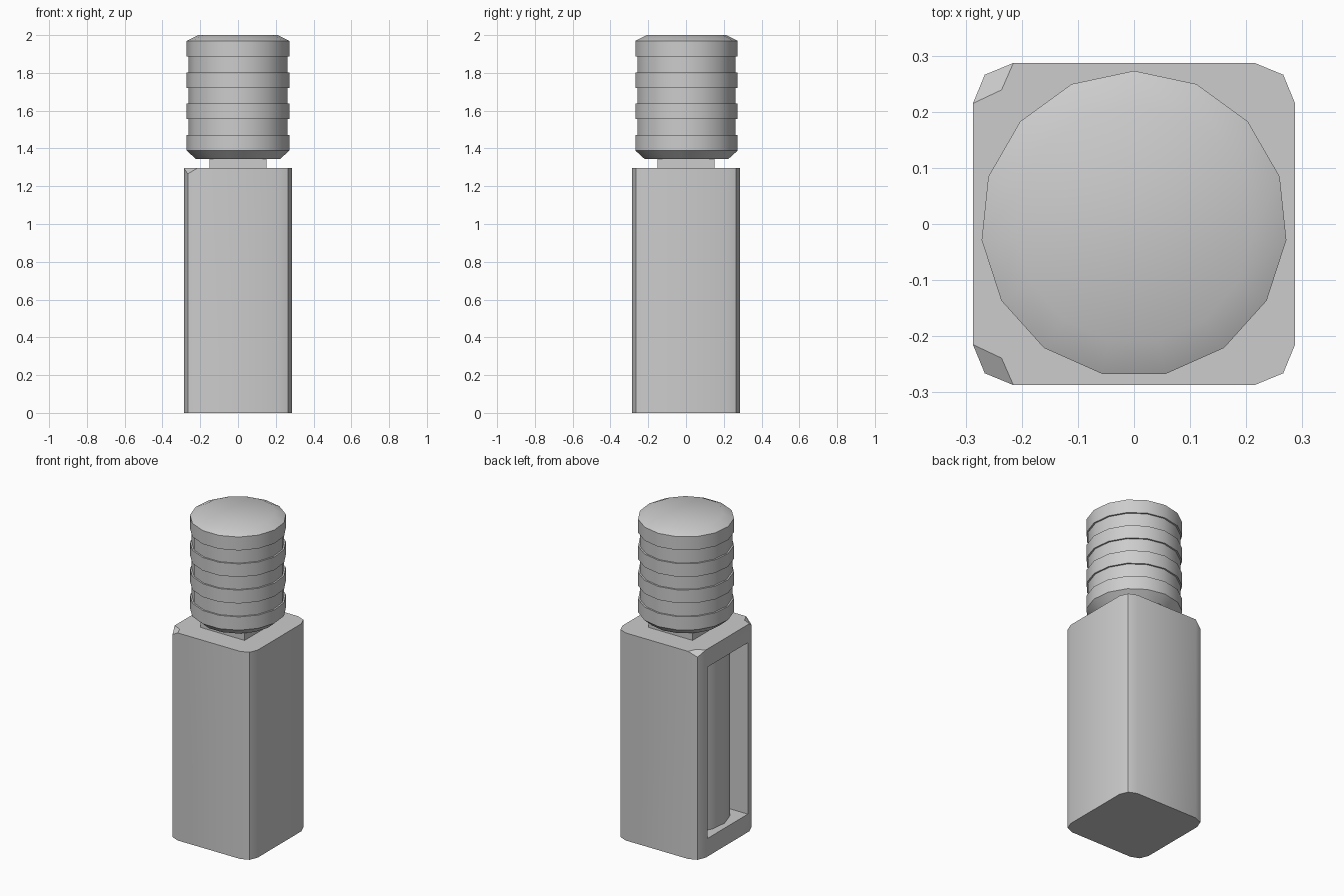
import bpy, bmesh, math

if "Cube" in bpy.data.objects:
    bpy.data.objects.remove(bpy.data.objects["Cube"])

grey = bpy.data.materials.new("plain grey")
grey.diffuse_color = (0.604, 0.604, 0.604, 1)
grey.use_nodes = True
grey.node_tree.nodes["Principled BSDF"].inputs["Base Color"].default_value = grey.diffuse_color


def finish(name, bm):
    bmesh.ops.recalc_face_normals(bm, faces=bm.faces)
    me = bpy.data.meshes.new(name)
    bm.to_mesh(me)
    bm.free()
    ob = bpy.data.objects.new(name, me)
    me.materials.append(grey)
    bpy.context.collection.objects.link(ob)
    bpy.ops.object.select_all(action='DESELECT')
    bpy.context.view_layer.objects.active = ob
    ob.select_set(True)
    bpy.ops.object.shade_smooth_by_angle(angle=math.radians(30))
    return ob


def lathe(name, profile, sides=15):
    """Closed turned part from (radius, z) points, one vertex facing +y."""
    bm = bmesh.new()
    rings = []
    for r, z in profile:
        rings.append([bm.verts.new((r * math.sin(math.tau * i / sides),
                                    r * math.cos(math.tau * i / sides), z))
                      for i in range(sides)])
    for a, b in zip(rings, rings[1:]):
        for i in range(sides):
            j = (i + 1) % sides
            bm.faces.new((a[i], a[j], b[j], b[i]))
    bm.faces.new(rings[0])
    bm.faces.new(rings[-1])
    return finish(name, bm)


# Square case with rounded corners, two chipped top corners and an open side
H, W, T, M = 1.296, 0.287, 0.215, 0.266
WIN, Z0, Z1 = 0.2, 0.113, 1.183
bm = bmesh.new()
outline = [(W, -T), (W, T), (M, M), (T, W), (-T, W), (-M, M),
           (-W, T), (-W, -T), (-M, -M), (-T, -W), (T, -W), (M, -M)]
low = [bm.verts.new((x, y, 0)) for x, y in outline]
high = [bm.verts.new((x, y, 1.265 if i in (5, 8) else H))
        for i, (x, y) in enumerate(outline)]
n = len(outline)
for i in range(n):
    j = (i + 1) % n
    if i != 6:
        bm.faces.new((low[i], low[j], high[j], high[i]))
bm.faces.new(low)
top = list(high)
for i, s in ((5, 1), (8, -1)):
    top[i] = bm.verts.new((-0.236, s * 0.239, H))
    bm.faces.new((high[i - 1], high[i], high[i + 1], top[i]))
bm.faces.new(top)
# frame around the window, then the recess behind it
rim = [low[6], low[7], high[7], high[6]]
corners = [(WIN, Z0), (-WIN, Z0), (-WIN, Z1), (WIN, Z1)]
loops = [rim] + [[bm.verts.new((x, y, z)) for y, z in corners] for x in (-W, 0.2)]
for a, b in zip(loops, loops[1:]):
    for i in range(4):
        j = (i + 1) % 4
        bm.faces.new((a[i], a[j], b[j], b[i]))
bm.faces.new(loops[-1])
finish("case", bm)

# Round tube standing inside the case
lathe("inner_tube", [(0.25, Z0), (0.25, Z1)])

# Square neck
bm = bmesh.new()
bmesh.ops.create_cube(bm, size=1)
for v in bm.verts:
    v.co = (v.co.x * 0.304, v.co.y * 0.304, 1.325 + v.co.z * 0.07)
finish("neck", bm)

# Ribbed cap: four raised bands with three grooves between
R, G = 0.273, 0.263
levels = [1.388, 1.471, 1.555, 1.638, 1.72, 1.802, 1.886, 1.97]
profile = [(0.225, 1.345)]
for k in range(7):
    r = R if k % 2 == 0 else G
    profile += [(r, levels[k]), (r, levels[k + 1])]
profile.append((0.212, 2.0))
lathe("ribbed_cap", profile)
